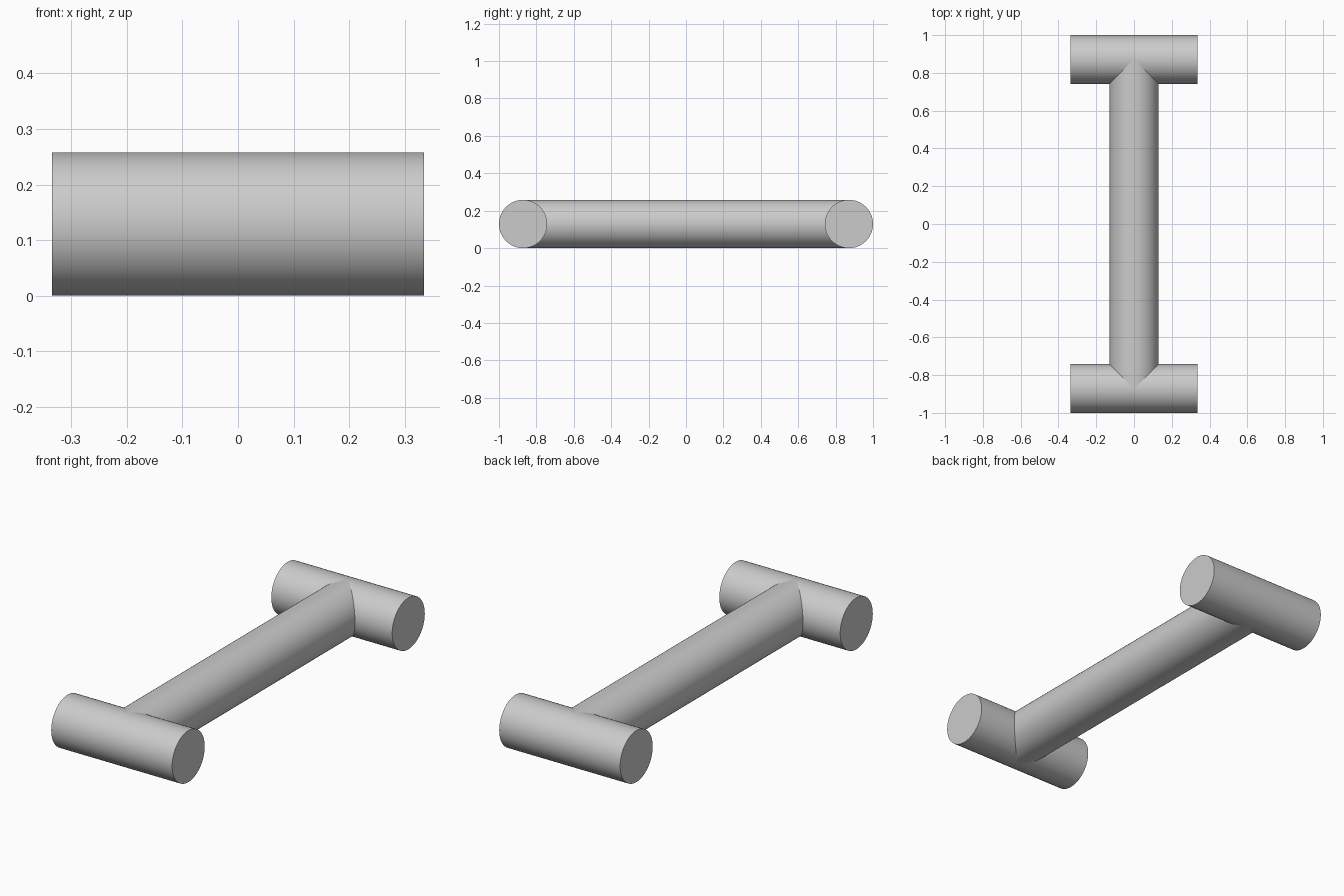
import bpy
import bmesh
from math import pi, radians
from mathutils import Matrix

cube = bpy.data.objects.get("Cube")
if cube:
    bpy.data.objects.remove(cube, do_unlink=True)

RADIUS = 0.129      # shared by all three bars
HALF_CROSS = 0.335  # half length of each cross bar
AXIS_Y = 1 - RADIUS # distance of the cross bar axes from the middle
SEGMENTS = 96

grey = bpy.data.materials.new("plain grey")
grey.use_nodes = True
grey.diffuse_color = (0.6, 0.6, 0.6, 1)
grey.node_tree.nodes["Principled BSDF"].inputs["Base Color"].default_value = grey.diffuse_color


def add_bar(name, length, axis, y=0, caps=True, shape=None):
    """Round bar along 'X' or 'Y', lying on the ground."""
    bm = bmesh.new()
    bmesh.ops.create_cone(bm, cap_ends=caps, segments=SEGMENTS,
                          radius1=RADIUS, radius2=RADIUS, depth=length)
    turn = Matrix.Rotation(pi / 2, 4, "Y" if axis == "X" else "X")
    bmesh.ops.transform(bm, matrix=turn, verts=bm.verts)
    if shape:
        for v in bm.verts:
            shape(v.co)
    bmesh.ops.recalc_face_normals(bm, faces=bm.faces)
    mesh = bpy.data.meshes.new(name)
    bm.to_mesh(mesh)
    bm.free()
    mesh.materials.append(grey)
    bar = bpy.data.objects.new(name, mesh)
    bpy.context.collection.objects.link(bar)
    bar.location = (0, y, RADIUS)
    bpy.ops.object.select_all(action="DESELECT")
    bar.select_set(True)
    bpy.context.view_layer.objects.active = bar
    bpy.ops.object.shade_smooth_by_angle(angle=radians(30))


def saddle(co):
    """Cut the bar ends to the saddle where equal round bars meet."""
    side = 1 if co.y > 0 else -1
    co.y = side * (AXIS_Y - 0.99 * abs(co.x))


# Cross bars at the two ends
for name, side in (("front_cross_bar", -1), ("back_cross_bar", 1)):
    add_bar(name, 2 * HALF_CROSS, "X", side * AXIS_Y)

# Long bar joining them
add_bar("long_bar", 2 * AXIS_Y, "Y", caps=False, shape=saddle)
